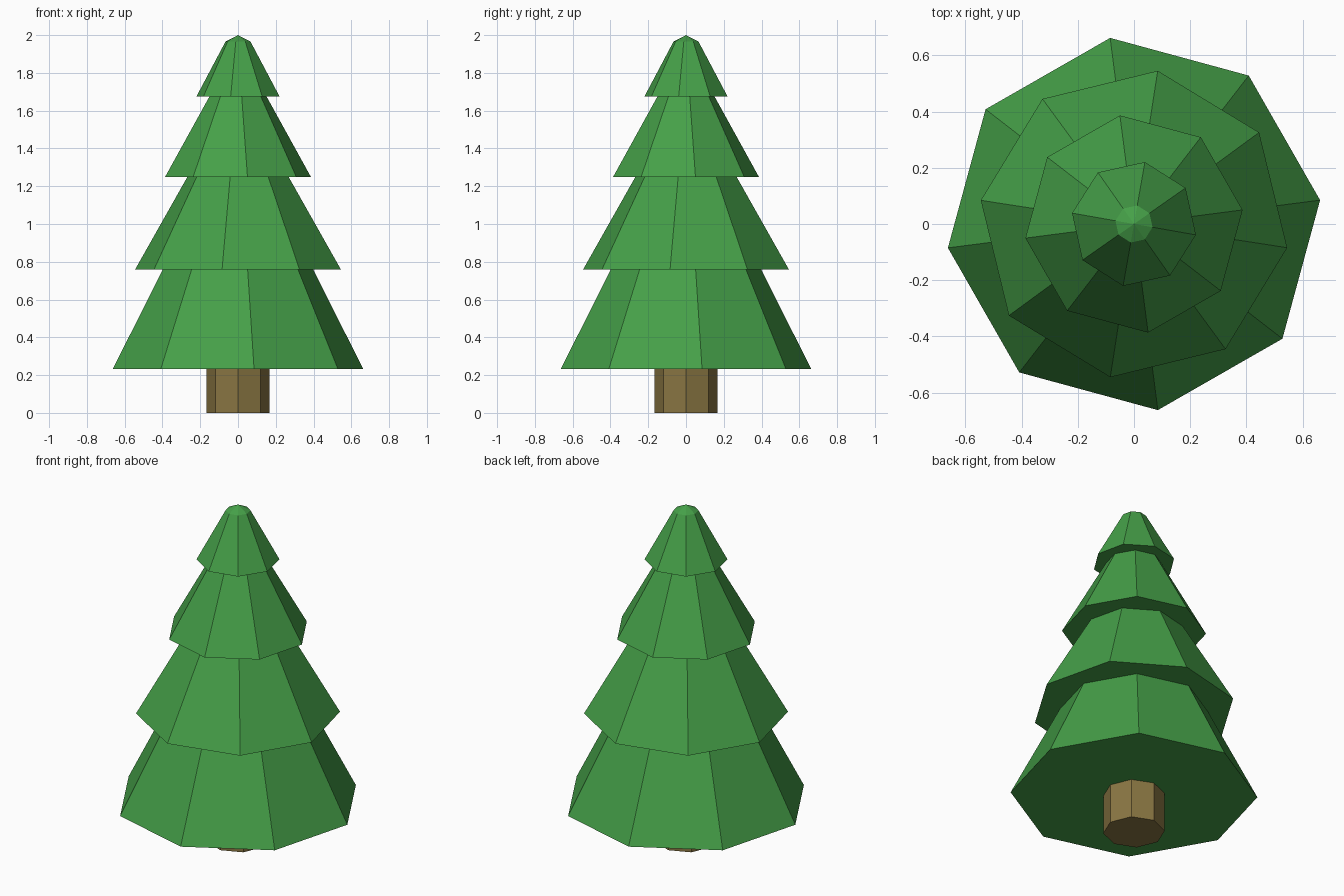
import bpy, bmesh
from math import cos, sin, radians, pi

if "Cube" in bpy.data.objects:
    bpy.data.objects.remove(bpy.data.objects["Cube"])

SIDES = 8


def material(name, rgb):
    m = bpy.data.materials.new(name)
    m.diffuse_color = (*rgb, 1)
    m.use_nodes = True
    m.node_tree.nodes["Principled BSDF"].inputs["Base Color"].default_value = m.diffuse_color
    return m


def stacked_rings(name, rings, mat, tip=None):
    """Skin a stack of octagons (radius, z, turn in degrees), closed at both ends."""
    bm = bmesh.new()
    loops = []
    for r, z, turn in rings:
        a0 = radians(turn)
        loops.append([bm.verts.new((r * cos(a0 + 2 * pi * i / SIDES),
                                    r * sin(a0 + 2 * pi * i / SIDES), z))
                      for i in range(SIDES)])
    bm.faces.new(loops[0][::-1])
    for low, high in zip(loops, loops[1:]):
        for i in range(SIDES):
            j = (i + 1) % SIDES
            bm.faces.new((low[i], low[j], high[j], high[i]))
    if tip is None:
        bm.faces.new(loops[-1])
    else:
        apex = bm.verts.new((0, 0, tip))
        for i in range(SIDES):
            bm.faces.new((loops[-1][i], loops[-1][(i + 1) % SIDES], apex))
    bmesh.ops.recalc_face_normals(bm, faces=bm.faces)
    mesh = bpy.data.meshes.new(name)
    bm.to_mesh(mesh)
    bm.free()
    mesh.materials.append(mat)
    obj = bpy.data.objects.new(name, mesh)
    bpy.context.collection.objects.link(obj)
    return obj


green = material("needles", (0.06, 0.35, 0.065))
brown = material("bark", (0.25, 0.178, 0.055))

# Trunk
stacked_rings("trunk", [(0.167, 0, 0), (0.167, 0.233, 0)], brown)

# Foliage tiers: bottom radius, top radius, bottom z, top z, turn
tiers = [(0.668, 0.402, 0.233, 0.758, 7.3),
         (0.552, 0.272, 0.758, 1.248, -8.8),
         (0.390, 0.153, 1.248, 1.674, 7.4),
         (0.224, 0.067, 1.674, 1.966, -10.0)]
rings = []
for r0, r1, z0, z1, turn in tiers:
    rings += [(r0, z0, turn), (r1, z1, turn)]
stacked_rings("foliage", rings, green, tip=2.0)
